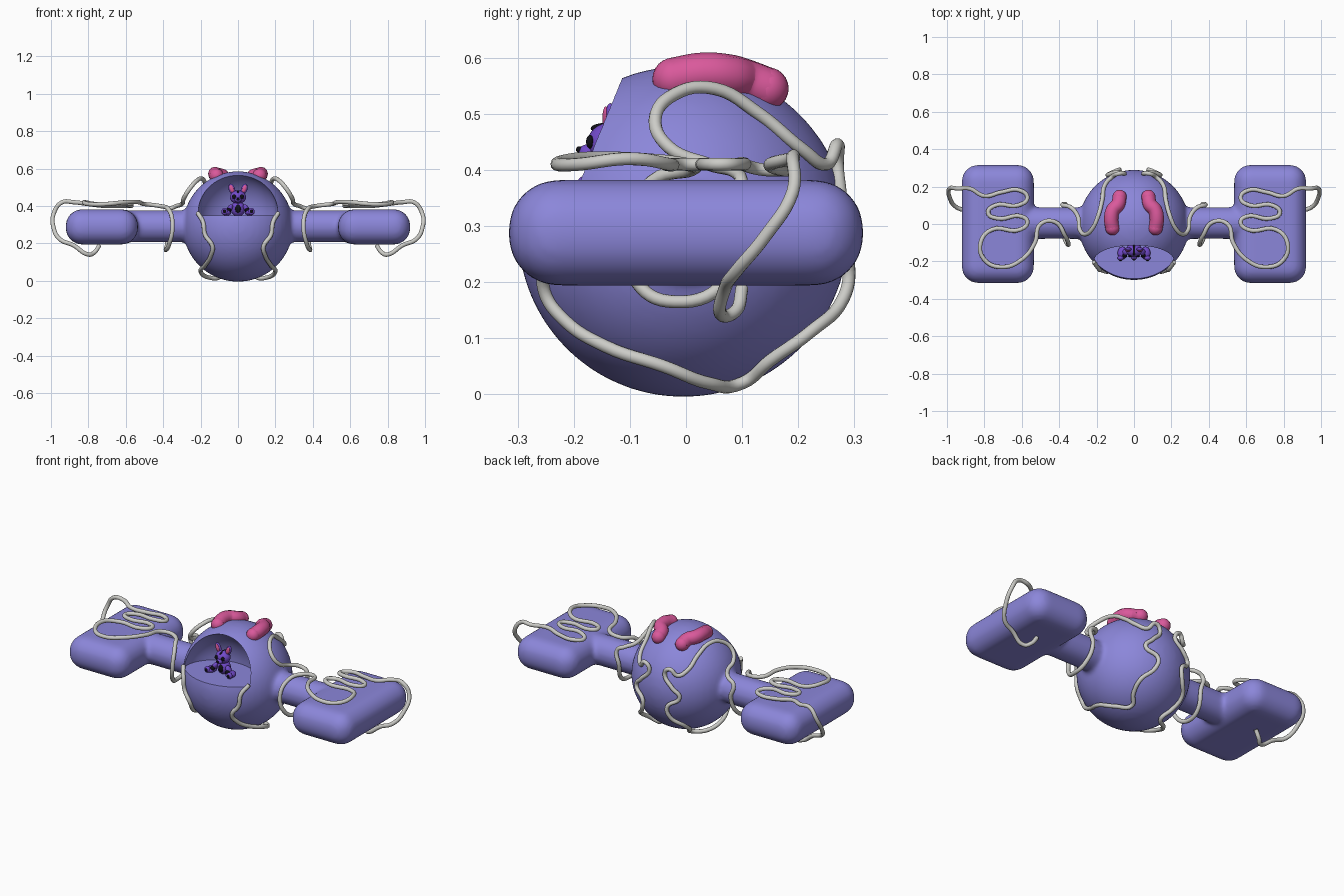
import bpy, bmesh
from math import radians
from mathutils import Vector, Matrix

old = bpy.data.objects.get("Cube")
if old:
    bpy.data.objects.remove(old, do_unlink=True)


def material(name, r, g, b):
    m = bpy.data.materials.new(name)
    m.use_nodes = True
    m.diffuse_color = (r, g, b, 1)
    node = next(n for n in m.node_tree.nodes if n.type == 'BSDF_PRINCIPLED')
    node.inputs["Base Color"].default_value = (r, g, b, 1)
    node.inputs["Roughness"].default_value = 0.6
    return m


lavender = material("lavender", .26, .24, .70)
pink = material("pink", .70, .10, .33)
grey = material("light grey", .60, .60, .57)
violet = material("violet", .17, .07, .60)
black = material("black", .005, .005, .008)


def add_object(name, bm, mat):
    mesh = bpy.data.meshes.new(name)
    bm.to_mesh(mesh)
    bm.free()
    ob = bpy.data.objects.new(name, mesh)
    bpy.context.collection.objects.link(ob)
    mesh.materials.append(mat)
    return ob


def activate(ob):
    bpy.ops.object.select_all(action='DESELECT')
    ob.select_set(True)
    bpy.context.view_layer.objects.active = ob


def smooth(ob, angle=40):
    activate(ob)
    bpy.ops.object.shade_smooth_by_angle(angle=radians(angle))


def ball(name, centre, size, mat, tilt=0):
    bm = bmesh.new()
    bmesh.ops.create_uvsphere(bm, u_segments=20, v_segments=12, radius=1)
    bm.transform(Matrix.Translation(centre) @ Matrix.Rotation(tilt, 4, 'Y')
                 @ Matrix.Diagonal((*size, 1)))
    ob = add_object(name, bm, mat)
    smooth(ob, 80)
    return ob


def pair(name, centre, size, mat, tilt=0):
    for side, s in (("left", 1), ("right", -1)):
        x, y, z = centre
        ball(side + "_" + name, (s * x, y, z), size, mat, s * tilt)


def tube(name, points, radius, mat, steps=6):
    cu = bpy.data.curves.new(name, 'CURVE')
    cu.dimensions = '3D'
    cu.bevel_depth = radius
    cu.bevel_resolution = 4
    cu.resolution_u = steps
    cu.use_fill_caps = True
    sp = cu.splines.new('BEZIER')
    sp.bezier_points.add(len(points) - 1)
    for bp, co in zip(sp.bezier_points, points):
        bp.co = co
        bp.handle_left_type = bp.handle_right_type = 'AUTO'
    sp.use_smooth = True
    cu.materials.append(mat)
    ob = bpy.data.objects.new(name, cu)
    bpy.context.collection.objects.link(ob)
    return ob


# Hull: ball, two arms and two rounded end blocks fused into one soft skin
CENTRE = Vector((0, -.005, .29))
bm = bmesh.new()
bmesh.ops.create_uvsphere(bm, u_segments=48, v_segments=32, radius=.295,
                          matrix=Matrix.Translation(CENTRE))
for s in (1, -1):
    bmesh.ops.create_cone(bm, cap_ends=True, segments=32, radius1=.085, radius2=.085, depth=.5,
                          matrix=Matrix.Translation((s * .45, .005, .292))
                          @ Matrix.Rotation(radians(90), 4, 'Y'))
    block = bmesh.ops.create_cube(bm, size=1, matrix=Matrix.Translation((s * .728, 0, .288))
                                  @ Matrix.Diagonal((.386, .632, .188, 1)))
    edges = list({e for v in block["verts"] for e in v.link_edges})
    bmesh.ops.bevel(bm, geom=edges, offset=.088, segments=8, profile=.5, affect='EDGES')
hull = add_object("hull", bm, lavender)
remesh = hull.modifiers.new("fuse", 'REMESH')
remesh.mode = 'VOXEL'
remesh.voxel_size = .011
relax = hull.modifiers.new("relax", 'SMOOTH')
relax.factor = .5
relax.iterations = 10

# Cockpit: a half dome with a flat floor, cut from the upper front
bm = bmesh.new()
bmesh.ops.create_uvsphere(bm, u_segments=48, v_segments=32, radius=1)
cut = bmesh.ops.bisect_plane(bm, geom=bm.verts[:] + bm.edges[:] + bm.faces[:],
                             plane_co=(0, 0, 0), plane_no=(0, 0, -1), clear_outer=True)
bmesh.ops.holes_fill(bm, edges=[e for e in bm.edges if e.is_boundary])
bm.transform(Matrix.Translation((0, -.17, .35)) @ Matrix.Diagonal((.215, .18, .225, 1)))
bmesh.ops.recalc_face_normals(bm, faces=bm.faces[:])
cutter = add_object("cockpit_cutter", bm, lavender)
cutter.hide_render = True
boolean = hull.modifiers.new("cockpit", 'BOOLEAN')
boolean.operation = 'DIFFERENCE'
boolean.object = cutter
boolean.solver = 'EXACT'
activate(hull)
for m in [m.name for m in hull.modifiers]:
    bpy.ops.object.modifier_apply(modifier=m)
bpy.data.objects.remove(cutter, do_unlink=True)
smooth(hull, 35)

# Cable routes: around the block, over its top, round the arm, then over the ball
wing_route = [
    (.74, .10, .19), (.77, .09, .15), (.80, .065, .14), (.88, .07, .19),
    (.95, .09, .22), (.985, .14, .28), (.985, .19, .36), (.94, .19, .42),
    (.88, .19, .42), (.80, .15, .41), (.71, .17, .40), (.61, .18, .40),
    (.57, .14, .40), (.62, .10, .41), (.74, .10, .41), (.78, .06, .41),
    (.73, .03, .41), (.60, .04, .41), (.57, .01, .41), (.61, -.03, .41),
    (.76, -.03, .41), (.82, -.10, .42), (.80, -.19, .41), (.71, -.23, .41),
    (.60, -.19, .42), (.53, -.10, .42), (.50, .00, .41), (.42, .01, .40),
    (.37, -.06, .38), (.35, -.11, .29), (.37, -.08, .19), (.385, -.02, .165),
    (.38, .06, .19), (.365, .105, .29), (.38, .10, .37), (.34, .09, .395)]
ball_route = [
    (.30, .04, .41), (.29, -.03, .44), (.26, -.055, .49), (.22, -.02, .535),
    (.19, .05, .545), (.17, .13, .50), (.15, .20, .43), (.12, .25, .41),
    (.08, .27, .445), (.05, .27, .41), (.10, .27, .34), (.14, .26, .29),
    (.08, .29, .23), (.09, .28, .17), (.14, .22, .11), (.13, .15, .06),
    (.10, .10, .02), (.165, .04, .02), (.20, -.04, .05), (.17, -.14, .09),
    (.14, -.21, .14), (.13, -.24, .19), (.165, -.23, .25), (.17, -.22, .31),
    (.19, -.18, .355)]


def lift(p):
    d = Vector(p) - CENTRE
    return CENTRE + d.normalized() * max(d.length, .302)


# Pink bent pads on the crown
pad_route = [(.115, -.022, .562), (.122, .03, .571), (.112, .075, .568),
             (.085, .105, .560), (.077, .145, .545)]

for side, s in (("left", 1), ("right", -1)):
    flip = lambda p: Vector((s * p[0], p[1], p[2]))
    route = [flip(p) for p in wing_route] + [flip(lift(p)) for p in ball_route]
    tube(side + "_cable", route, .0115, grey)
    ends = [flip(p) for p in pad_route]
    tube(side + "_crown_pad", ends, .038, pink, 10)
    for label, end in (("front", ends[0]), ("rear", ends[-1])):
        ball(side + "_pad_" + label + "_end", end, (.038,) * 3, pink)

# Small animal pilot seated in the cockpit
ball("pilot_body", (0, -.13, .385), (.038, .034, .042), violet)
ball("pilot_head", (0, -.14, .447), (.043, .036, .036), violet)
ball("pilot_muzzle", (0, -.172, .432), (.018, .02, .014), violet)
ball("pilot_nose", (0, -.19, .436), (.008, .006, .006), black)
ball("pilot_chest_patch", (0, -.158, .385), (.016, .010, .022), black)
ball("pilot_crown_stripe", (0, -.14, .474), (.008, .03, .01), black)
pair("pilot_ear", (.033, -.135, .490), (.017, .010, .030), violet, .35)
pair("pilot_inner_ear", (.034, -.143, .492), (.011, .006, .022), pink, .35)
pair("pilot_eye", (.021, -.171, .450), (.011, .007, .012), black)
pair("pilot_arm", (.045, -.15, .385), (.014, .018, .026), violet, -.5)
pair("pilot_hand", (.050, -.168, .376), (.014, .012, .013), black)
pair("pilot_leg", (.062, -.155, .366), (.026, .034, .018), violet)
pair("pilot_foot", (.072, -.182, .370), (.017, .013, .019), violet)
pair("pilot_paw_pad", (.072, -.193, .371), (.009, .004, .010), black)
